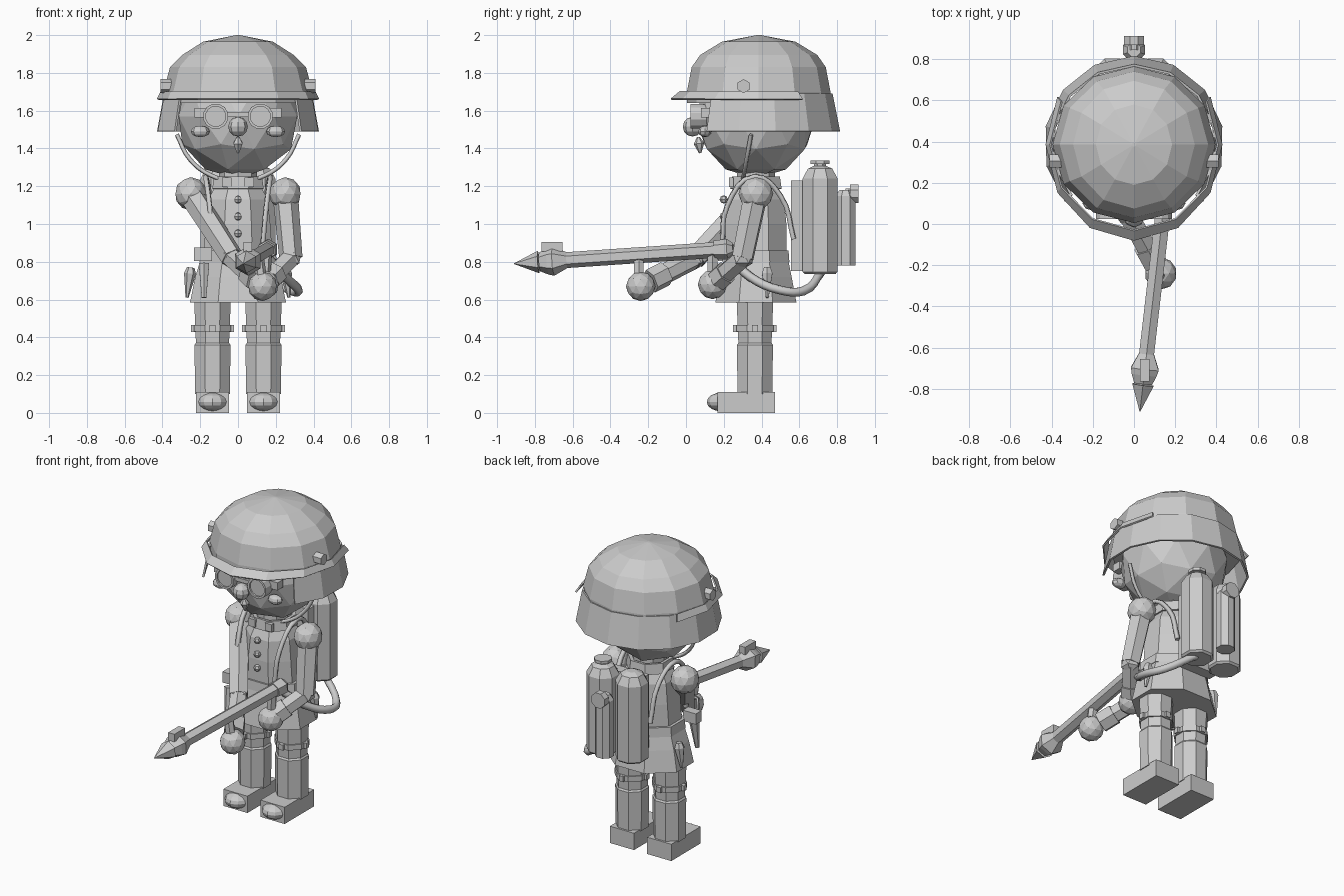
import bpy, bmesh, math
from mathutils import Vector, Matrix

if "Cube" in bpy.data.objects:
    bpy.data.objects.remove(bpy.data.objects["Cube"])

mat = bpy.data.materials.new("plain grey")
mat.diffuse_color = (0.6, 0.6, 0.6, 1)
mat.use_nodes = True
mat.node_tree.nodes["Principled BSDF"].inputs["Base Color"].default_value = mat.diffuse_color


def finish(name, bm):
    bmesh.ops.recalc_face_normals(bm, faces=bm.faces)
    me = bpy.data.meshes.new(name)
    bm.to_mesh(me)
    bm.free()
    me.materials.append(mat)
    ob = bpy.data.objects.new(name, me)
    bpy.context.collection.objects.link(ob)
    return ob


def box(name, c, s):
    bm = bmesh.new()
    bmesh.ops.create_cube(bm, size=1, matrix=Matrix.Translation(c) @ Matrix.Diagonal((*s, 1)))
    return finish(name, bm)


def ball(name, c, r, u=8, v=6, ico=0):
    r = (r, r, r) if isinstance(r, (int, float)) else r
    bm = bmesh.new()
    m = Matrix.Translation(c) @ Matrix.Diagonal((*r, 1))
    if ico:
        bmesh.ops.create_icosphere(bm, subdivisions=ico, radius=1, matrix=m)
    else:
        bmesh.ops.create_uvsphere(bm, u_segments=u, v_segments=v, radius=1, matrix=m)
    return finish(name, bm)


def rod(name, a, b, profile, n=8):
    """Turned part along a-b; profile is (fraction, radius) pairs."""
    a, b = Vector(a), Vector(b)
    q = (b - a).to_track_quat('Z', 'Y')
    bm = bmesh.new()
    rings = []
    for t, r in profile:
        rings.append([bm.verts.new(a.lerp(b, t) + q @ Vector((
            r * math.cos((i + .5) * math.tau / n), r * math.sin((i + .5) * math.tau / n), 0))) for i in range(n)])
    for p, s in zip(rings, rings[1:]):
        for i in range(n):
            bm.faces.new((p[i], p[(i + 1) % n], s[(i + 1) % n], s[i]))
    bm.faces.new(rings[0])
    bm.faces.new(rings[-1])
    return finish(name, bm)


def loft(name, rings, cy, n=12, a0=0, a1=360, thick=0, off=0.0):
    """Rings of (z, rx, ry) round the vertical axis at y=cy; angle 0 is the front."""
    full = a1 - a0 == 360
    count = n if full else n + 1
    bm = bmesh.new()
    rows = []
    for z, rx, ry in rings:
        row = []
        for i in range(count):
            t = math.radians(a0 + (a1 - a0) * (i + off) / n)
            row.append(bm.verts.new((rx * math.sin(t), cy - ry * math.cos(t), z)))
        rows.append(row)
    for p, s in zip(rows, rows[1:]):
        for i in range(n):
            j = (i + 1) % count
            bm.faces.new((p[i], p[j], s[j], s[i]))
    if full and not thick:
        bm.faces.new(rows[0])
        bm.faces.new(rows[-1])
    ob = finish(name, bm)
    if thick:
        m = ob.modifiers.new("wall", 'SOLIDIFY')
        m.thickness, m.offset = thick, 0
    return ob


def tube(name, pts, r, res=0):
    cu = bpy.data.curves.new(name, 'CURVE')
    cu.dimensions = '3D'
    cu.bevel_depth, cu.bevel_resolution, cu.use_fill_caps = r, res, True
    cu.resolution_u = 4
    sp = cu.splines.new('BEZIER')
    sp.bezier_points.add(len(pts) - 1)
    for p, co in zip(sp.bezier_points, pts):
        p.co = co
        p.handle_left_type = p.handle_right_type = 'AUTO'
    cu.materials.append(mat)
    ob = bpy.data.objects.new(name, cu)
    bpy.context.collection.objects.link(ob)
    return ob


# Helmet: dome, neck guard, visor band
C = 0.385
loft("helmet_dome", [(1.64, .395, .38), (1.7, .395, .38), (1.83, .36, .355), (1.895, .295, .31),
                     (1.965, .185, .195), (2.0, .01, .01)], C)
loft("helmet_neck_guard", [(1.49, .432, .425), (1.69, .395, .385)], C, 10, 50, 310, .012)
loft("helmet_visor", [(1.66, .425, .463), (1.70, .405, .415)], C, 8, -120, 120, .01)
# Head and face
ball("head", (0, .37, 1.57), (.33, .32, .33), ico=2)
ball("nose", (0, .035, 1.515), .052)
rod("beard_tuft", (0, .065, 1.46), (0, .075, 1.375), [(0, .008), (.4, .028), (1, .006)], 6)
pts = [(.335 * math.sin(t), .36 - .06 * math.cos(t), 1.56 - .335 * math.cos(t))
       for t in [math.radians(a) for a in range(-75, 76, 25)]]
tube("chin_strap", pts, .012)
for s, side in ((-1, "left"), (1, "right")):
    rod(f"{side}_helmet_knob", (s * .35, .305, 1.73), (s * .41, .305, 1.73), [(0, .037), (1, .037)], 6)
    ball(f"{side}_cheek", (s * .2, .1, 1.49), (.05, .035, .03))
    rod(f"{side}_goggle", (s * .118, .13, 1.57), (s * .118, .025, 1.57),
        [(0, .06), (.5, .068), (1, .068), (1, .054), (.9, .054)], 12)
    box(f"{side}_goggle_strap", (s * .2, .11, 1.59), (.06, .06, .05))
box("goggle_bridge", (0, .06, 1.58), (.11, .03, .025))

# Body: coat, skirt, collar, belt, buttons
loft("coat", [(.8, .2, .175), (1.0, .185, .175), (1.13, .17, .16), (1.2, .13, .125)], .37, 8, off=.5)
loft("coat_skirt", [(.585, .275, .232), (.72, .245, .205), (.81, .215, .185)], .37, 8, off=.5)
loft("belt", [(.8, .222, .192), (.86, .215, .187)], .37, 8, off=.5)
loft("neck", [(1.15, .1, .1), (1.3, .1, .1)], .37, 8)
loft("collar", [(1.185, .135, .135), (1.25, .125, .125)], .37, 8, thick=.025, off=.5)
for z in (1.13, 1.04, .95):
    ball("coat_button", (0, .2, z), .022, 6, 4)
for s in (-1, 1):
    box("collar_tab", (s * .06, .24, 1.22), (.05, .025, .05))
    rod("hip_blade", (s * .25, .43, .77), (s * .27, .43, .61), [(0, .02), (.2, .032), (1, .008)], 6)
    tube("shoulder_strap", [(s * .13, .19, .88), (s * .15, .22, 1.1), (s * .17, .36, 1.25),
                            (s * .15, .5, 1.15), (s * .14, .57, .92)], .016)
box("belt_pouch", (-.185, .2, .84), (.095, .06, .07))
rod("front_blade", (-.18, .17, .79), (-.18, .14, .61), [(0, .032), (1, .014)], 6)

# Legs and boots
for s, side in ((-1, "left"), (1, "right")):
    x = s * .135
    loft_leg = rod(f"{side}_leg", (x, .365, .1), (x, .365, .62),
                   [(0, .1), (.5, .103), (.52, .095), (1, .106)], 8)
    rod(f"{side}_knee_band", (x, .365, .43), (x, .365, .465), [(0, .107), (1, .107)], 8)
    for dx, dy in ((.1, 0), (-.1, 0), (0, .1), (0, -.1)):
        box(f"{side}_knee_stud", (x + dx, .365 + dy, .447), (.03, .03, .035))
    box(f"{side}_boot", (x, .318, .055), (.175, .305, .11))
    ball(f"{side}_boot_toe", (x, .19, .058), (.078, .08, .05), 10, 8)

# Arms: shoulder, upper arm, elbow, forearm, cuff, hand
for side, sh, el, ha in (("left", (-.25, .37, 1.16), (-.03, .05, .82), (.13, -.24, .67)),
                         ("right", (.25, .37, 1.16), (.28, .3, .82), (.14, .14, .68))):
    ball(f"{side}_shoulder", sh, (.085, .092, .088), ico=2)
    rod(f"{side}_upper_arm", sh, el, [(0, .068), (1, .062)], 6)
    ball(f"{side}_elbow", el, .062, ico=1)
    rod(f"{side}_forearm", el, ha, [(0, .055), (.55, .055), (.55, .066), (.82, .066), (.82, .04), (1, .04)], 6)
    ball(f"{side}_hand", ha, .078, ico=2)


# Spray gun laid along a sloping line
def gun(y):
    return Vector((.14 + .116 * (y - .05), y, .79 + .068 * (y + .91)))


rod("gun_barrel", gun(.23), gun(-.68), [(0, .042), (1, .042)], 6)
rod("gun_rear_cap", gun(.25), gun(.15), [(0, .03), (.3, .055), (1, .05)], 6)
rod("gun_muzzle", gun(-.63), gun(-.775), [(0, .042), (.5, .078), (.7, .07), (1, .05)], 6)
rod("gun_tip", gun(-.78), gun(-.91), [(0, .06), (1, .002)], 6)
box("gun_sight", gun(-.71) + Vector((0, 0, .075)), (.045, .11, .05))
rod("gun_fore_grip", gun(-.25), (.13, -.25, .67), [(0, .03), (1, .03)], 6)
rod("gun_rear_grip", gun(.14), (.14, .14, .68), [(0, .03), (1, .03)], 6)
tube("hose", [(.16, .24, .82), (.25, .34, .72), (.32, .5, .65), (.28, .62, .645), (.12, .72, .75)], .024, 1)

# Backpack tanks
box("tank_back_plate", (0, .59, .99), (.24, .07, .48))
for s, side in ((-1, "left"), (1, "right")):
    rod(f"{side}_tank", (s * .105, .71, .735), (s * .105, .71, 1.31),
        [(0, .088), (.02, .1), (.88, .1), (.97, .07), (1, .03)], 8)
rod("tank_valve", (.105, .71, 1.29), (.105, .71, 1.337), [(0, .035), (.6, .035), (.6, .055), (1, .055)], 8)
rod("small_tank", (0, .845, .78), (0, .845, 1.18), [(0, .058), (.92, .058), (1, .035)], 8)
rod("small_tank_knob", (0, .845, 1.16), (0, .912, 1.16), [(0, .03), (.35, .03), (.35, .052), (1, .052)], 8)
